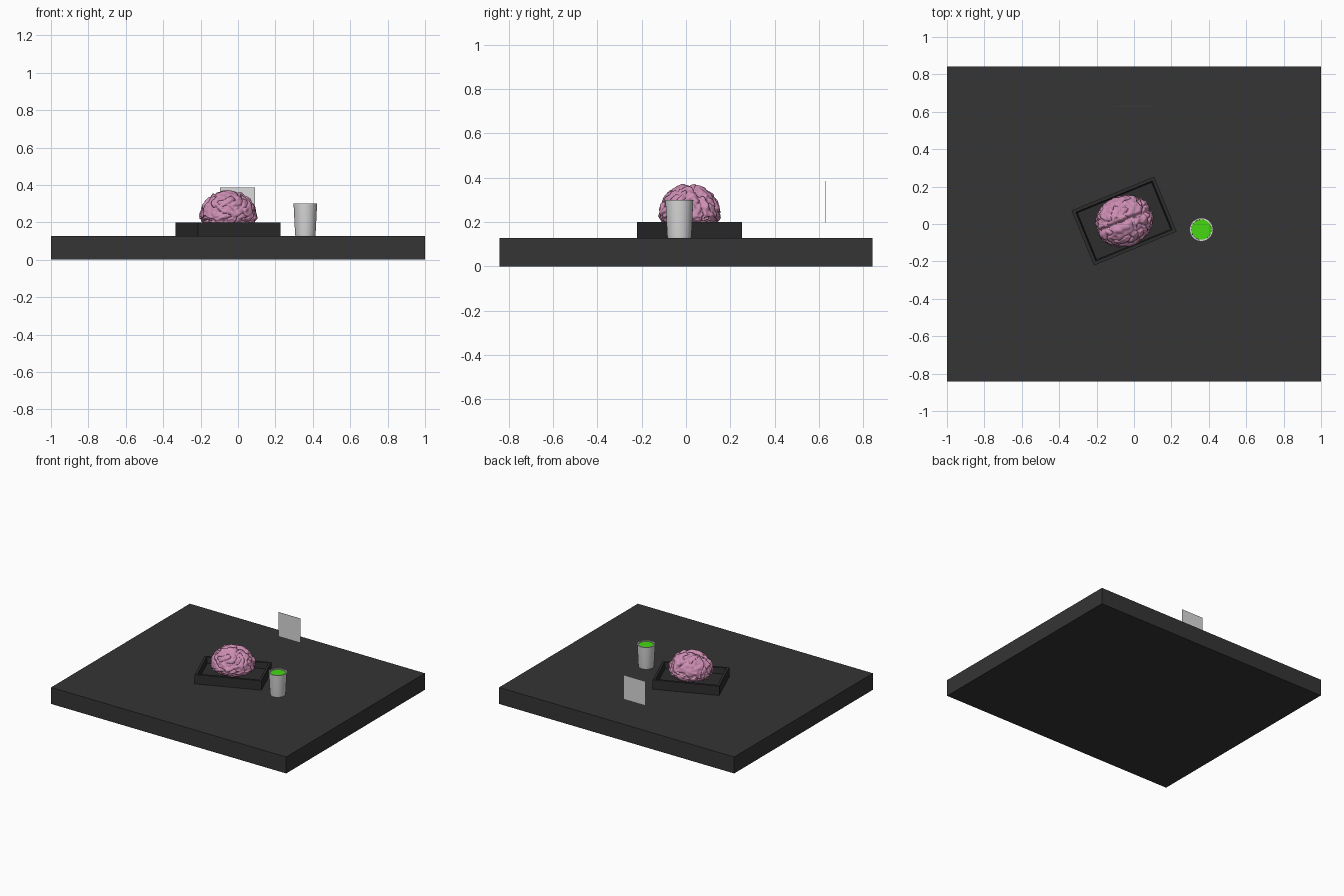
import bpy, bmesh, math
from mathutils import Vector, Matrix, noise

if "Cube" in bpy.data.objects:
    bpy.data.objects.remove(bpy.data.objects["Cube"])


def material(name, rgb):
    m = bpy.data.materials.new(name)
    m.diffuse_color = (*rgb, 1)
    m.use_nodes = True
    m.node_tree.nodes["Principled BSDF"].inputs["Base Color"].default_value = m.diffuse_color
    return m


CHARCOAL = material("charcoal", (0.035, 0.035, 0.035))
TRAY = material("tray_black", (0.026, 0.026, 0.026))
PINK = material("brain_pink", (0.61, 0.27, 0.45))
GREY = material("light_grey", (0.7, 0.7, 0.7))
GREEN = material("liquid_green", (0.06, 0.68, 0.006))


def finish(name, bm, mat, matrix=Matrix(), smooth=None):
    mesh = bpy.data.meshes.new(name)
    bm.transform(matrix)
    bmesh.ops.recalc_face_normals(bm, faces=bm.faces)
    bm.to_mesh(mesh)
    bm.free()
    ob = bpy.data.objects.new(name, mesh)
    bpy.context.collection.objects.link(ob)
    mesh.materials.append(mat)
    if smooth:
        bpy.ops.object.select_all(action='DESELECT')
        bpy.context.view_layer.objects.active = ob
        ob.select_set(True)
        bpy.ops.object.shade_smooth_by_angle(angle=math.radians(smooth))
    return ob


def box(size, centre):
    bm = bmesh.new()
    bmesh.ops.create_cube(bm, size=1)
    bmesh.ops.scale(bm, vec=size, verts=bm.verts)
    bmesh.ops.translate(bm, vec=centre, verts=bm.verts)
    return bm


def lathe(profile, sides=32):
    bm = bmesh.new()
    verts = [bm.verts.new((r, 0, z)) for r, z in profile]
    edges = [bm.edges.new(p) for p in zip(verts, verts[1:])]
    bmesh.ops.spin(bm, geom=verts + edges, cent=(0, 0, 0), axis=(0, 0, 1),
                   angle=math.tau, steps=sides)
    bmesh.ops.remove_doubles(bm, verts=bm.verts, dist=1e-4)
    return bm


# Table slab
finish("table_slab", box((2, 1.685, 0.127), (0, 0, 0.0635)), CHARCOAL)

# Turned tray with a recessed floor
turn = Matrix.Translation((-0.053, 0.016, 0)) @ Matrix.Rotation(math.radians(22.3), 4, 'Z')
bm = box((0.477, 0.317, 0.073), (0, 0, 0.1625))
top = max(bm.faces, key=lambda f: f.calc_center_median().z)
bmesh.ops.inset_region(bm, faces=[top], thickness=0.025)
floor = bmesh.ops.extrude_discrete_faces(bm, faces=[top])["faces"][0]
bmesh.ops.translate(bm, vec=(0, 0, -0.045), verts=floor.verts)
bmesh.ops.scale(bm, vec=(0.97, 0.96, 1), verts=floor.verts)
finish("tray", bm, TRAY, turn)

# Brain: flattened dome with winding folds and a lengthwise cleft
bm = bmesh.new()
bmesh.ops.create_icosphere(bm, subdivisions=6, radius=1)
for v in bm.verts:
    d = v.co.normalized()
    side = Vector((7, 0, 0)) if d.y > 0 else Vector((0, 0, 0))
    q = d * 2.6 + side
    q += 0.5 * noise.noise_vector(d * 2.2 + side)
    n = noise.noise(q)
    folds = math.exp(-(n / 0.085) ** 2)
    lumps = noise.noise(d * 6 + side)
    cleft = math.exp(-(d.y / 0.09) ** 2) * max(0, d.z + 0.25)
    r = 1.03 - 0.085 * folds + 0.05 * lumps - 0.13 * cleft
    v.co = Vector((d.x * 0.152, d.y * 0.132, d.z * (0.135 if d.z > 0 else 0.075))) * r
finish("brain", bm, PINK, Matrix.Translation((0, 0, 0.233)) @ turn, smooth=80)

# Beaker and its liquid
cup_at = Matrix.Translation((0.36, -0.03, 0))
finish("cup", lathe([(0, 0.128), (0.053, 0.128), (0.055, 0.14), (0.063, 0.30),
                     (0.054, 0.30), (0.048, 0.14), (0, 0.14)]), GREY, cup_at, 40)
finish("liquid", lathe([(0, 0.141), (0.047, 0.141), (0.0535, 0.293), (0, 0.293)]),
       GREEN, cup_at, 40)

# Upright floating card
finish("card", box((0.187, 0.002, 0.187), (-0.002, 0.63, 0.292)), GREY)
